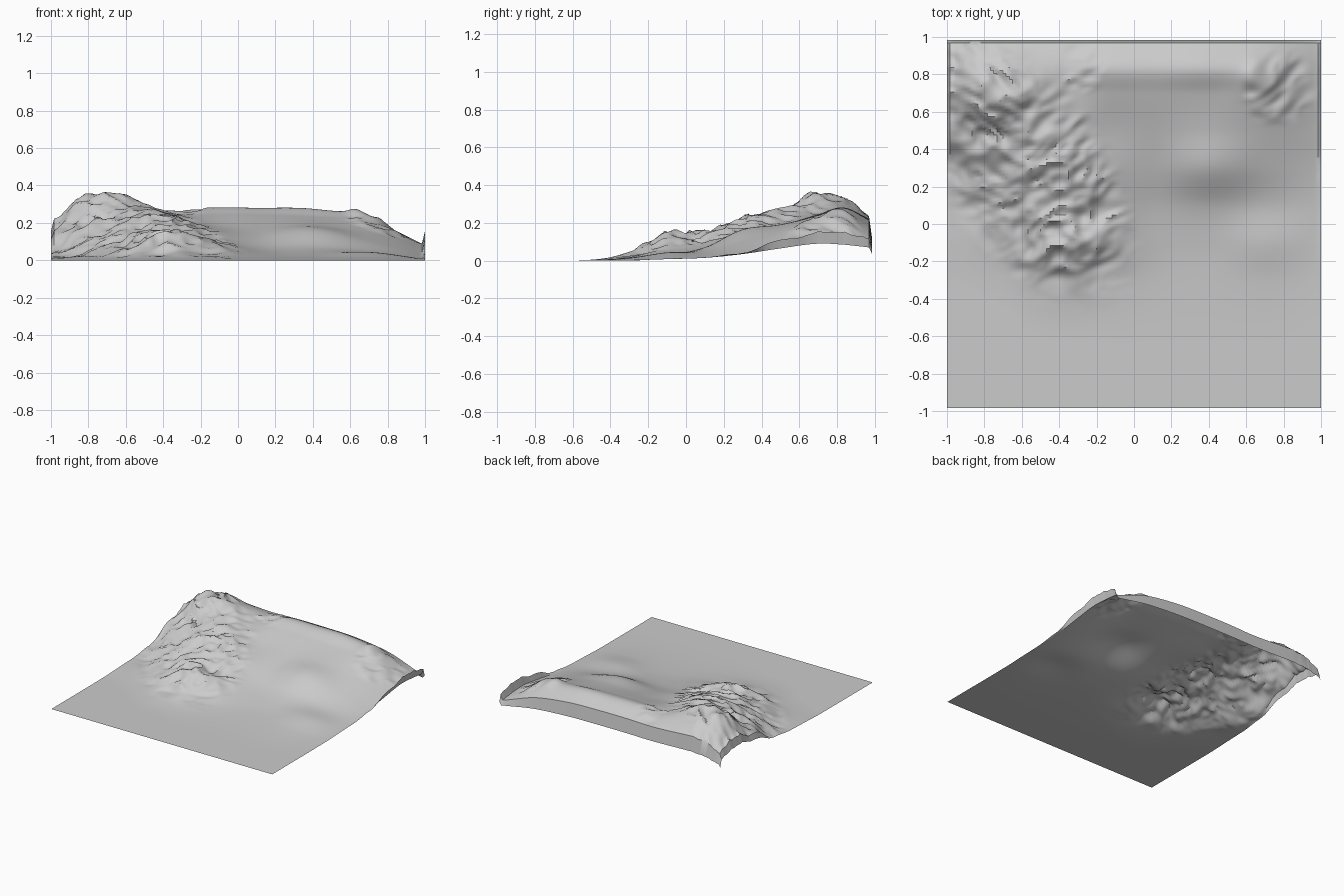
import bpy, bmesh, math
from mathutils import Vector, noise

if "Cube" in bpy.data.objects:
    bpy.data.objects.remove(bpy.data.objects["Cube"])

# Broad relief: heights at a coarse net of stations
XS = [-0.98, -0.85, -0.7, -0.5, -0.35, -0.15, 0.1, 0.4, 0.7, 0.98]
YS = [-0.75, -0.3, -0.1, 0.1, 0.3, 0.5, 0.7, 0.83, 0.97]
H = [
    [0, 0, 0, 0, 0, 0, 0, 0, 0, 0],
    [0, .002, .008, .032, .042, .027, .014, .012, .015, .003],
    [.01, .018, .042, .115, .15, .085, .038, .03, .043, .008],
    [.02, .04, .10, .145, .145, .115, .07, .07, .045, .015],
    [.06, .115, .18, .225, .205, .16, .13, .165, .10, .035],
    [.14, .21, .25, .265, .235, .19, .185, .19, .15, .065],
    [.21, .32, .365, .30, .25, .245, .245, .235, .205, .09],
    [.21, .30, .335, .285, .26, .28, .28, .275, .22, .085],
    [.16, .22, .23, .22, .215, .22, .22, .21, .165, .07],
]


def spline(st, vals, t):
    """Smooth cubic through unevenly spaced stations."""
    t = min(max(t, st[0]), st[-1])
    i = max(k for k in range(len(st) - 1) if st[k] <= t)
    h = st[i + 1] - st[i]
    u = (t - st[i]) / h

    def slope(k):
        if k == 0:
            return 0
        a = (vals[k] - vals[k - 1]) / (st[k] - st[k - 1])
        if k == len(st) - 1:
            return a
        return 0.5 * (a + (vals[k + 1] - vals[k]) / (st[k + 1] - st[k]))
    return ((2*u**3 - 3*u*u + 1) * vals[i] + (u**3 - 2*u*u + u) * h * slope(i)
            + (3*u*u - 2*u**3) * vals[i + 1] + (u**3 - u*u) * h * slope(i + 1))


def smooth(t):
    t = min(max(t, 0), 1)
    return t * t * (3 - 2 * t)


def blob(x, y, cx, cy, rx, ry, ang=0):
    """Soft elliptical mask, 1 inside and 0 outside."""
    c, s = math.cos(ang), math.sin(ang)
    dx, dy = x - cx, y - cy
    return smooth((1.15 - math.hypot((c*dx + s*dy) / rx, (c*dy - s*dx) / ry)) / 0.45)


def streaks(x, y, a):
    """Ridged rock running along direction a."""
    u, v = x * math.cos(a) + y * math.sin(a), y * math.cos(a) - x * math.sin(a)
    v += noise.noise(Vector((x * 4, y * 4, 3.7))) * 0.07
    n1 = 1 - 2.6 * abs(noise.noise(Vector((u * 4, v * 7.5, 0.5))))
    n2 = 1 - 2.6 * abs(noise.noise(Vector((u * 9, v * 17, 5.5))))
    return 0.02 * (n1 - 0.4) + 0.018 * (n2 - 0.4)


def crag(x, y):
    """Streaks rise to the right on the east flank, to the left on the west."""
    t = smooth((x + 0.25 * (0.3 - y) + 0.85) / 0.4)
    return t * streaks(x, y, 0.5) + (1 - t) * streaks(x, y, -0.75)


def height(x, y):
    z = spline(YS, [spline(XS, row, x) for row in H], y)
    hill = blob(x, y, 0.76, 0.74, 0.2, 0.2)
    m = max(blob(x, y, -0.61, 0.28, 0.84, 0.44, -0.98), 0.6 * hill,
            0.4 * blob(x, y, -0.28, 0.83, 0.13, 0.13))
    m *= min(1, max(z, 0) / 0.09)
    peak = 0.03 * math.exp(-((x - 0.68)**2 + (y - 0.8)**2) / 0.01)
    return max(0.0, z + peak + m * crag(x, y))


# Height grid
N, HY = 120, 0.985
xs = [-1 + 2 * i / N for i in range(N + 1)]
ys = [-HY + 2 * HY * j / N for j in range(N + 1)]
Z = [[height(x, y) for x in xs] for y in ys]

# Border rows: side edges share an average, back edge drops to half
for row in Z:
    row[0] = row[-1] = 0.5 * (row[1] + row[-2])
Z[-1] = [0.5 * z for z in Z[-2]]

# Terrain sheet
bm = bmesh.new()
vs = [[bm.verts.new((x, y, Z[j][i])) for i, x in enumerate(xs)] for j, y in enumerate(ys)]
for j in range(N):
    for i in range(N):
        bm.faces.new((vs[j][i], vs[j][i+1], vs[j+1][i+1], vs[j+1][i]))
mesh = bpy.data.meshes.new("terrain")
bm.to_mesh(mesh)
bm.free()
terrain = bpy.data.objects.new("terrain", mesh)
bpy.context.collection.objects.link(terrain)
bpy.context.view_layer.objects.active = terrain
terrain.select_set(True)
bpy.ops.object.shade_smooth_by_angle(angle=math.radians(40))
